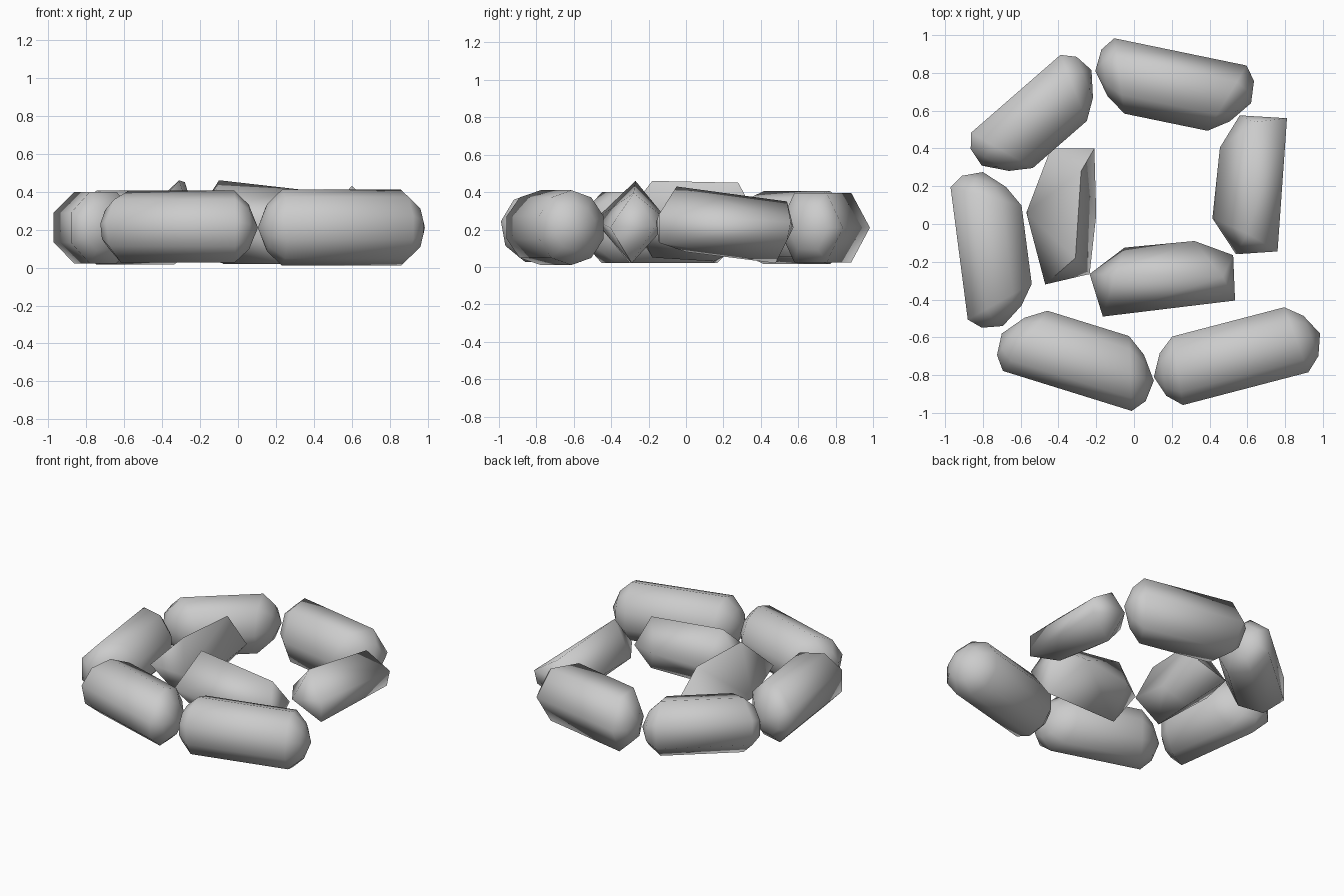
import bpy, bmesh, math
from mathutils import Vector

if "Cube" in bpy.data.objects:
    bpy.data.objects.remove(bpy.data.objects["Cube"])


def finish(bm, name, angle):
    bmesh.ops.recalc_face_normals(bm, faces=bm.faces)
    mesh = bpy.data.meshes.new(name)
    bm.to_mesh(mesh)
    bm.free()
    ob = bpy.data.objects.new(name, mesh)
    bpy.context.collection.objects.link(ob)
    bpy.ops.object.select_all(action='DESELECT')
    bpy.context.view_layer.objects.active = ob
    ob.select_set(True)
    bpy.ops.object.shade_smooth_by_angle(angle=math.radians(angle))


def hull_link(name, points):
    """Chunky faceted link wrapped around a few corner points."""
    bm = bmesh.new()
    for p in points:
        bm.verts.new(p)
    bmesh.ops.convex_hull(bm, input=bm.verts)
    loose = [v for v in bm.verts if not v.link_faces]
    bmesh.ops.delete(bm, geom=loose, context='VERTS')
    finish(bm, name, 80)


def capsule_link(name, a, b, sides, roll, ry, rz, slant, z=0.21):
    """Low-poly capsule between two tips; end rings slant so the outer side is longer."""
    a, b = Vector((*a, z)), Vector((*b, z))
    d = (b - a).normalized()
    up = Vector((0, 0, 1))
    out = d.cross(up)
    length = (b - a).length
    prof = [(0.05, 0.62, -slant), (0.13, 1.0, -slant),
            (length - 0.13, 1.0, slant), (length - 0.05, 0.62, slant)]
    bm = bmesh.new()
    rings = []
    for t, k, s in prof:
        ring = []
        for i in range(sides):
            w = 2 * math.pi * i / sides + roll
            y = ry * k * math.cos(w)
            ring.append(bm.verts.new(a + d * (t + s * y) + out * y + up * rz * k * math.sin(w)))
        rings.append(ring)
    tip_a, tip_b = bm.verts.new(a), bm.verts.new(b)
    for i in range(sides):
        j = (i + 1) % sides
        bm.faces.new((tip_a, rings[0][j], rings[0][i]))
        bm.faces.new((tip_b, rings[-1][i], rings[-1][j]))
        for p, q in zip(rings, rings[1:]):
            bm.faces.new((p[i], p[j], q[j], q[i]))
    finish(bm, name, 60)


# innermost three links, few-sided wedges
hull_link("inner_end_link", [
    (-.28, .28, .45), (-.31, -.18, .46), (-.57, .06, .22), (-.44, .40, .15),
    (-.21, .40, .22), (-.20, .05, .18), (-.235, -.265, .24), (-.47, -.32, .28),
    (-.32, .15, .03), (-.36, -.18, .05)])
hull_link("inner_front_link", [
    (-.235, -.265, .25), (-.10, -.27, .46), (.47, -.28, .395), (-.05, -.125, .22),
    (.32, -.09, .24), (.525, -.165, .22), (.535, -.405, .21), (-.165, -.49, .25),
    (-.08, -.30, .02), (.48, -.29, .02)])
hull_link("inner_right_link", [
    (.56, .575, .21), (.81, .56, .24), (.80, .54, .14), (.76, -.145, .28),
    (.76, -.145, .13), (.54, -.16, .24), (.415, .03, .23), (.455, .405, .2),
    (.60, -.05, .43), (.64, .54, .35), (.62, .48, .02), (.63, 0, .08)])

# outer links, rounder with every step of the spiral
capsule_link("back_right_link", (.62, .64), (-.205, .81), 6, 0, .19, .215, .35)
capsule_link("back_left_link", (-.225, .815), (-.806, .309), 7, math.pi, .187, .20, .35)
capsule_link("left_link", (-.80, .275), (-.694, -.54), 8, math.pi / 8, .195, .205, .4)
capsule_link("front_left_link", (-.70, -.58), (.105, -.83), 9, math.pi / 2, .19, .195, .35)
capsule_link("front_right_link", (.105, -.81), (.985, -.58), 10, math.pi / 2, .192, .20, .1)
